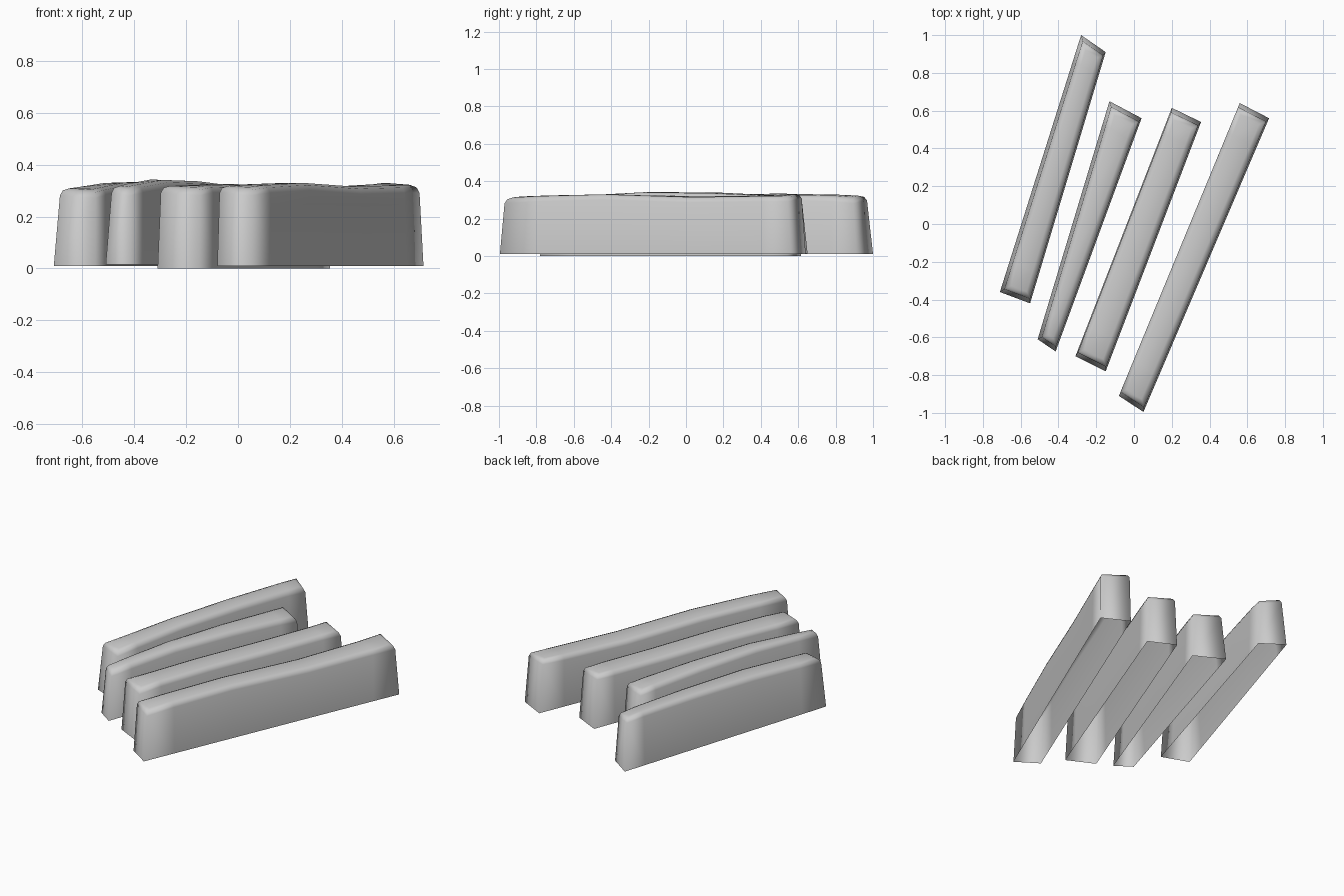
import bpy
import bmesh
from mathutils import Vector

cube = bpy.data.objects.get("Cube")
if cube:
    bpy.data.objects.remove(cube)

grey = bpy.data.materials.new("plain grey")
grey.use_nodes = True
grey.diffuse_color = (0.6, 0.6, 0.6, 1)
grey.node_tree.nodes["Principled BSDF"].inputs["Base Color"].default_value = (0.6, 0.6, 0.6, 1)

STATIONS = (0, 0.12, 0.35, 0.65, 0.9, 1)


def plank(name, front, back, base, heights, lean):
    """Open-bottomed worn plank; front and back are (left, right) ground corners."""
    bm = bmesh.new()
    fl, fr, bl, br = (Vector((*p, 0)) for p in (*front, *back))
    axis = ((bl + br) - (fl + fr)).normalized()
    rings = []
    for t, (zl, zr) in zip(STATIONS, heights):
        a, b = fl.lerp(bl, t), fr.lerp(br, t)
        across = (b - a).normalized()
        # the ends slope inwards towards the top
        slope = axis * (0.025 if t == 0 else -0.025 if t == 1 else 0)
        up = Vector((0, 0, 1))
        pts = (a + up * base,
               a + slope + across * lean + up * zl,
               b + slope - across * 0.008 + up * zr,
               b + up * base)
        rings.append([bm.verts.new(p) for p in pts])
    for r, s in zip(rings, rings[1:]):
        for i in range(3):
            bm.faces.new((r[i], s[i], s[i + 1], r[i + 1]))
    bm.faces.new(rings[0])
    bm.faces.new(rings[-1][::-1])
    bmesh.ops.recalc_face_normals(bm, faces=bm.faces)

    # soften the rim around the top
    tops = {v for r in rings for v in r[1:3]}
    rim = [e for e in bm.edges if all(v in tops for v in e.verts)
           and any(v not in tops for f in e.link_faces for v in f.verts)]
    bmesh.ops.bevel(bm, geom=rim, offset=0.028, segments=2, profile=0.5,
                    affect='EDGES', clamp_overlap=True)
    for f in bm.faces:
        f.smooth = True
    if sum(f.normal.z * f.calc_area() for f in bm.faces) < 0:
        bmesh.ops.reverse_faces(bm, faces=bm.faces)
    mesh = bpy.data.meshes.new(name)
    bm.to_mesh(mesh)
    bm.free()
    mesh.materials.append(grey)
    bpy.context.collection.objects.link(bpy.data.objects.new(name, mesh))


plank("plank_far_right", ((-0.71, -0.36), (-0.55, -0.42)), ((-0.28, 1.0), (-0.15, 0.91)), 0.01,
      ((0.31, 0.30), (0.315, 0.31), (0.33, 0.33), (0.335, 0.33), (0.33, 0.32), (0.325, 0.31)), 0.02)
plank("plank_inner_right", ((-0.51, -0.61), (-0.415, -0.675)), ((-0.13, 0.65), (0.04, 0.56)), 0.015,
      ((0.32, 0.31), (0.33, 0.32), (0.345, 0.34), (0.34, 0.335), (0.325, 0.32), (0.32, 0.31)), 0.02)
plank("plank_inner_left", ((-0.31, -0.70), (-0.15, -0.78)), ((0.20, 0.615), (0.355, 0.54)), 0.0,
      ((0.32, 0.31), (0.32, 0.32), (0.325, 0.325), (0.32, 0.32), (0.32, 0.32), (0.325, 0.315)), 0.005)
plank("plank_far_left", ((-0.08, -0.91), (0.05, -0.995)), ((0.56, 0.64), (0.715, 0.56)), 0.01,
      ((0.32, 0.31), (0.325, 0.32), (0.33, 0.33), (0.315, 0.315), (0.325, 0.32), (0.335, 0.32)), 0.0)
